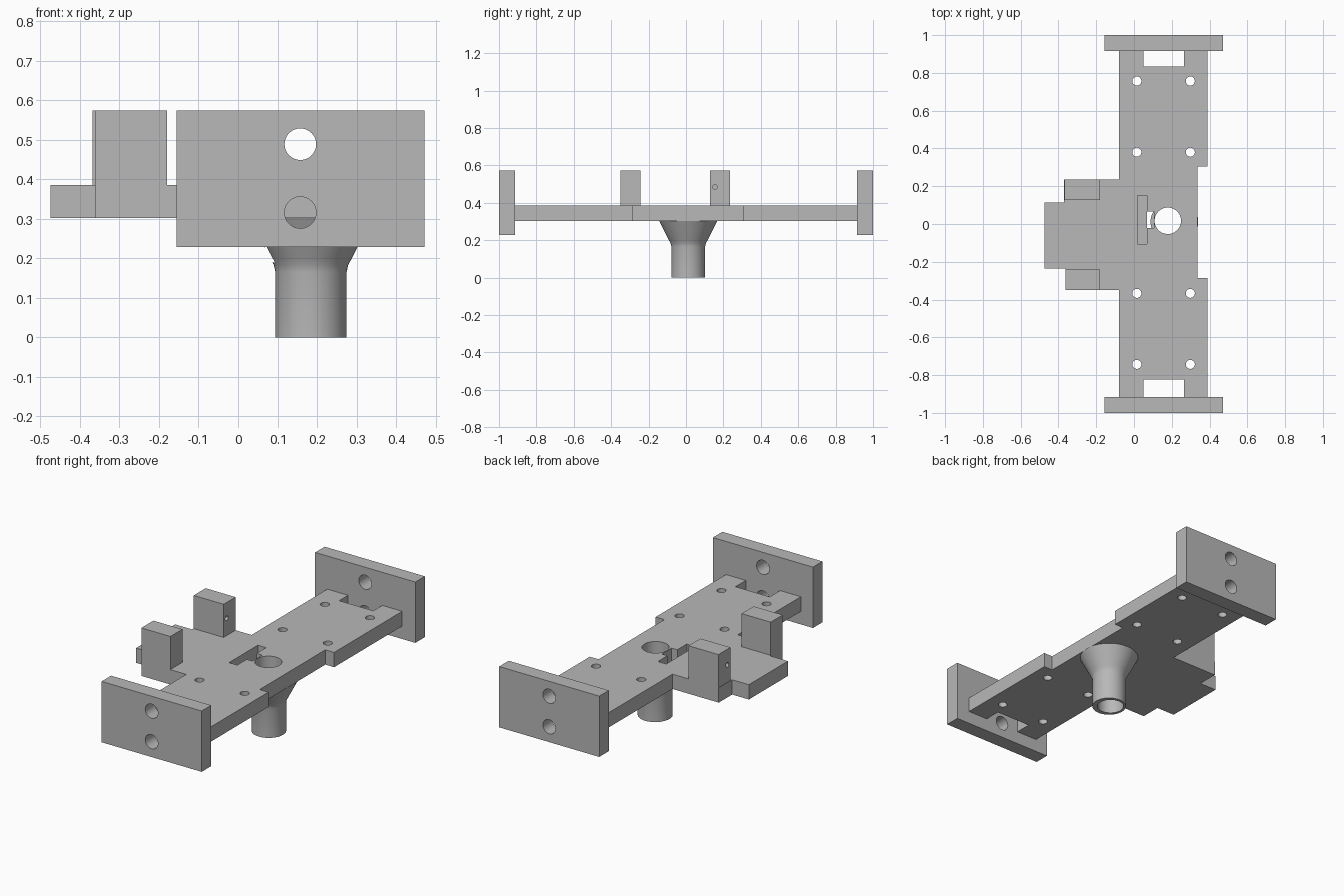
import bpy, bmesh, math

if "Cube" in bpy.data.objects:
    bpy.data.objects.remove(bpy.data.objects["Cube"])

grey = bpy.data.materials.new("light grey")
grey.diffuse_color = (0.48, 0.48, 0.48, 1)
grey.use_nodes = True
grey.node_tree.nodes["Principled BSDF"].inputs["Base Color"].default_value = grey.diffuse_color


def finish(name, bm):
    bmesh.ops.recalc_face_normals(bm, faces=bm.faces)
    me = bpy.data.meshes.new(name)
    bm.to_mesh(me)
    bm.free()
    ob = bpy.data.objects.new(name, me)
    bpy.context.collection.objects.link(ob)
    me.materials.append(grey)
    return ob


def box(name, x0, x1, y0, y1, z0, z1):
    bm = bmesh.new()
    bmesh.ops.create_cube(bm, size=1)
    for v in bm.verts:
        v.co = ((x0 + x1) / 2 + v.co.x * (x1 - x0),
                (y0 + y1) / 2 + v.co.y * (y1 - y0),
                (z0 + z1) / 2 + v.co.z * (z1 - z0))
    return finish(name, bm)


def rod(name, centre, r, length, axis="Z", seg=32):
    bm = bmesh.new()
    bmesh.ops.create_cone(bm, cap_ends=True, segments=seg, radius1=r, radius2=r, depth=length)
    for v in bm.verts:
        x, y, z = v.co
        d = {"X": (z, x, y), "Y": (x, z, y), "Z": (x, y, z)}[axis]
        v.co = [c + k for c, k in zip(centre, d)]
    return finish(name, bm)


def cut(target, cutters):
    bpy.context.view_layer.objects.active = target
    for c in cutters:
        m = target.modifiers.new("cut", "BOOLEAN")
        m.operation, m.solver, m.object = "DIFFERENCE", "EXACT", c
        bpy.ops.object.modifier_apply(modifier=m.name)
    for c in cutters:
        bpy.data.objects.remove(c)


def smooth(ob):
    bpy.ops.object.select_all(action="DESELECT")
    ob.select_set(True)
    bpy.context.view_layer.objects.active = ob
    bpy.ops.object.shade_smooth_by_angle(angle=math.radians(30))


# Stepped base plate with end notches
outline = [(.39, -.915), (.39, -.285), (.335, -.285), (.335, .305), (.39, .305), (.39, .915),
           (.265, .915), (.265, .835), (.05, .835), (.05, .915), (-.08, .915), (-.08, .235),
           (-.37, .235), (-.37, .115), (-.475, .115), (-.475, -.235), (-.362, -.235),
           (-.362, -.35), (-.08, -.35), (-.08, -.915), (.05, -.915), (.05, -.822),
           (.265, -.822), (.265, -.915)]
bm = bmesh.new()
face = bm.faces.new([bm.verts.new((x, y, .302)) for x, y in outline])
ext = bmesh.ops.extrude_face_region(bm, geom=[face])
bmesh.ops.translate(bm, vec=(0, 0, .084),
                    verts=[v for v in ext["geom"] if isinstance(v, bmesh.types.BMVert)])
plate = finish("base_plate", bm)

# Screw holes, centre bore and clamp slot
holes = [rod("hole", (x, y, .34), .024, .3) for x in (.015, .298) for y in (.757, .38, -.367, -.743)]
holes.append(rod("bore", (.179, .017, .34), .07, .3, seg=48))
holes.append(box("slot", .018, .07, -.107, .152, .315, .5))
holes.append(box("channel", .068, .105, -.022, .066, .2, .5))
cut(plate, holes)
smooth(plate)

# Flared socket tube under the plate
profile = [(.09, 0), (.09, .165), (.094, .183), (.103, .2), (.155, .302)]
seg = 48
bm = bmesh.new()
rings = [[bm.verts.new((.185 + r * math.cos(2 * math.pi * i / seg),
                        .012 + r * math.sin(2 * math.pi * i / seg), z)) for i in range(seg)]
         for r, z in profile]
for a, b in zip(rings, rings[1:]):
    for i in range(seg):
        j = (i + 1) % seg
        bm.faces.new((a[i], a[j], b[j], b[i]))
bm.faces.new(rings[0])
bm.faces.new(rings[-1])
tube = finish("socket_tube", bm)
cut(tube, [rod("bore", (.179, .017, .2), .07, .8, seg=48),
           box("channel", .068, .105, -.022, .066, .19, .5)])
smooth(tube)

# End plates with two holes each
for name, y0, y1 in (("front_end_plate", -1, -.915), ("back_end_plate", .915, 1)):
    end = box(name, -.156, .472, y0, y1, .229, .574)
    cut(end, [rod("hole", (.158, y0, z), .04, .4, "Y") for z in (.489, .316)])
    smooth(end)

# Upright posts with small pilot holes on both sides
for name, x0, y0, y1, hy in (("front_post", -.362, -.35, -.242, -.285),
                             ("back_post", -.368, .128, .235, .155)):
    post = box(name, x0, -.18, y0, y1, .386, .574)
    cut(post, [rod("hole", (x, hy, .485), .013, .12, "X", 20) for x in (x0, -.18)])
    smooth(post)
